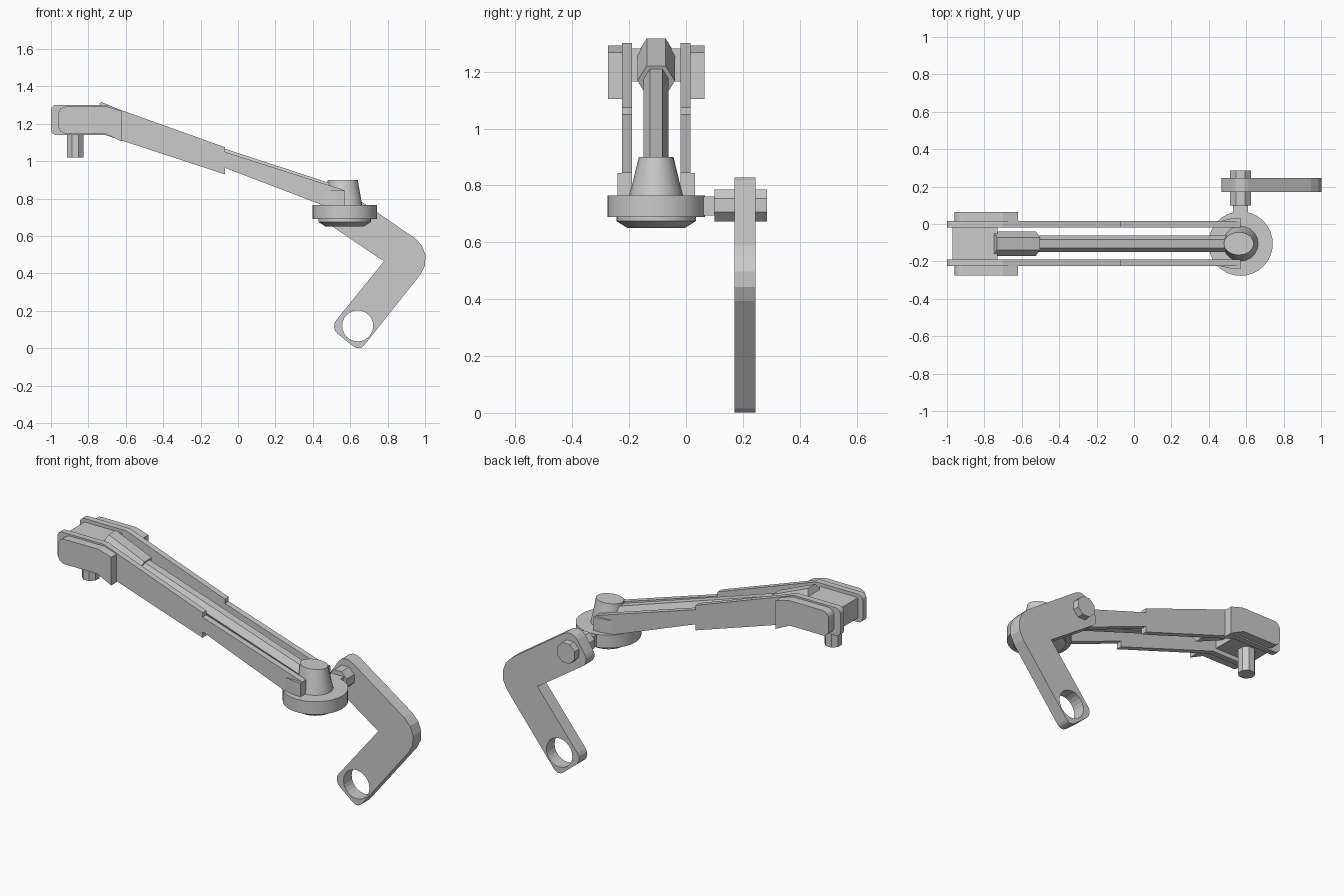
import bpy, bmesh
from math import pi, cos, sin, tan
from mathutils import Vector, Matrix

if "Cube" in bpy.data.objects:
    bpy.data.objects.remove(bpy.data.objects["Cube"])

YC = -0.105           # centre plane of the arm
HUB = (0.57, YC)


def finish(name, bm, smooth=False):
    bmesh.ops.recalc_face_normals(bm, faces=bm.faces)
    me = bpy.data.meshes.new(name)
    bm.to_mesh(me)
    bm.free()
    ob = bpy.data.objects.new(name, me)
    bpy.context.collection.objects.link(ob)
    bpy.ops.object.select_all(action='DESELECT')
    ob.select_set(True)
    bpy.context.view_layer.objects.active = ob
    if smooth:
        bpy.ops.object.shade_smooth_by_angle(angle=0.6)
    return ob


def fillet(pts, radii, steps=4):
    """Round the corners of a closed profile; radius 0 keeps a corner sharp."""
    out = []
    for i, (p, r) in enumerate(zip(pts, radii)):
        p = Vector(p)
        if r == 0:
            out.append(p)
            continue
        a = (Vector(pts[i - 1]) - p).normalized()
        b = (Vector(pts[(i + 1) % len(pts)]) - p).normalized()
        half = a.angle(b) / 2
        c = p + (a + b).normalized() * (r / sin(half))
        u = p + a * (r / tan(half)) - c
        v = p + b * (r / tan(half)) - c
        for k in range(steps + 1):
            w = u.lerp(v, k / steps)
            t = (pi / 2 - half) * (2 * k / steps - 1)
            m = (u + v).normalized()
            side = (v - u).normalized()
            out.append(c + (m * cos(t) + side * sin(t)) * r)
    return out


def prism(name, pts, lo, hi, axis='Y'):
    """Extrude an xz profile along y, or an xy profile along z."""
    bm = bmesh.new()
    put = (lambda p, h: (p[0], h, p[1])) if axis == 'Y' else (lambda p, h: (p[0], p[1], h))
    a = [bm.verts.new(put(p, lo)) for p in pts]
    b = [bm.verts.new(put(p, hi)) for p in pts]
    bm.faces.new(a)
    bm.faces.new(b[::-1])
    for i in range(len(pts)):
        j = (i + 1) % len(pts)
        bm.faces.new((a[i], a[j], b[j], b[i]))
    return finish(name, bm)


def box(name, x, y, z):
    return prism(name, [(x[0], z[0]), (x[1], z[0]), (x[1], z[1]), (x[0], z[1])], *y)


def bar(name, p, q, r, sides, turn=0.0, smooth=False):
    """Straight round or faceted bar between two points."""
    p, q = Vector(p), Vector(q)
    d = q - p
    bm = bmesh.new()
    m = (Matrix.Translation((p + q) / 2) @ d.to_track_quat('Z', 'Y').to_matrix().to_4x4()
         @ Matrix.Rotation(turn, 4, 'Z'))
    bmesh.ops.create_cone(bm, cap_ends=True, segments=sides, radius1=r, radius2=r,
                          depth=d.length, matrix=m)
    return finish(name, bm, smooth)


def loft(name, rings, sides):
    """Stack of horizontal ellipses: (centre x, rx, ry, z)."""
    bm = bmesh.new()
    loops = [[bm.verts.new((cx + rx * cos(2 * pi * k / sides), YC + ry * sin(2 * pi * k / sides), z))
              for k in range(sides)] for cx, rx, ry, z in rings]
    bm.faces.new(loops[0])
    bm.faces.new(loops[-1])
    for a, b in zip(loops, loops[1:]):
        for k in range(sides):
            j = (k + 1) % sides
            bm.faces.new((a[k], a[j], b[j], b[k]))
    return finish(name, bm, True)


# Bent lever with a round hole in its lower end
lever = prism("lever", fillet(
    [(0.78, 0.465), (0.493, 0.11), (0.649, -0.016), (1.065, 0.507), (0.56, 0.853), (0.448, 0.689)],
    [0, 0.05, 0.04, 0.135, 0.06, 0.05]), 0.17, 0.245)
cutter = bar("lever_hole_cutter", (0.64, 0.1, 0.12), (0.64, 0.3, 0.12), 0.083, 24)
cutter.hide_render = True
bpy.context.view_layer.objects.active = lever
mod = lever.modifiers.new("hole", 'BOOLEAN')
mod.operation, mod.object, mod.solver = 'DIFFERENCE', cutter, 'EXACT'
bpy.ops.object.modifier_apply(modifier=mod.name)
bpy.data.objects.remove(cutter)

# Bolt through the lever and the neck joining it to the hub
bar("lever_bolt", (0.57, 0.10, 0.73), (0.57, 0.285, 0.73), 0.061, 8, pi / 8)
box("hub_neck", (0.53, 0.61), (0.0, 0.11), (0.695, 0.762))

# Hub: disc, stepped underside and tapered post
loft("hub_base", [(0.57, 0.10, 0.10, 0.65), (0.57, 0.14, 0.14, 0.675), (0.57, 0.14, 0.14, 0.69),
                  (0.57, 0.172, 0.172, 0.69), (0.57, 0.172, 0.172, 0.765)], 32)
loft("hub_post", [(0.57, 0.095, 0.095, 0.76), (0.56, 0.08, 0.061, 0.90)], 20)

# Pair of side plates with outer covers and flared hub ends
plate = fillet(
    [(-1, 1.14), (-1, 1.302), (-0.70, 1.302), (-0.62, 1.272), (-0.07, 1.075), (-0.07, 1.05),
     (0.57, 0.845), (0.57, 0.762), (0.46, 0.762), (-0.07, 0.965), (-0.07, 0.93), (-0.71, 1.14)],
    [0.03, 0.03] + [0] * 10)
cover = fillet(
    [(-0.96, 1.148), (-0.96, 1.292), (-0.70, 1.292), (-0.62, 1.268), (-0.62, 1.105), (-0.71, 1.148)],
    [0.04, 0.04, 0, 0, 0, 0])
for side, s in (("front", -1), ("back", 1)):
    prism(side + "_side_plate", plate, YC + s * 0.085, YC + s * 0.12)
    prism(side + "_plate_cover", cover, YC + s * 0.118, YC + s * 0.17)
    prism(side + "_plate_flare", [(0.46, YC + s * 0.10), (0.46, YC + s * 0.12),
                                  (0.53, YC + s * 0.136), (0.57, YC + s * 0.136),
                                  (0.57, YC + s * 0.10)], 0.762, 0.844, 'Z')

# Head block between the plates and the peg under it
box("head_block", (-0.97, -0.73), (YC - 0.087, YC + 0.087), (1.165, 1.282))
bar("head_peg", (-0.87, YC, 1.02), (-0.87, YC, 1.2), 0.047, 8, pi / 8)

# Six-sided tension rod and its thicker sleeve, ridge upward
for name, p, q, r in (("tension_rod", (-0.66, YC, 1.22), (0.53, YC, 0.83), 0.044),
                      ("rod_sleeve", (-0.755, YC, 1.265), (-0.525, YC, 1.168), 0.066)):
    bar(name, p, q, r, 6, pi / 2)
